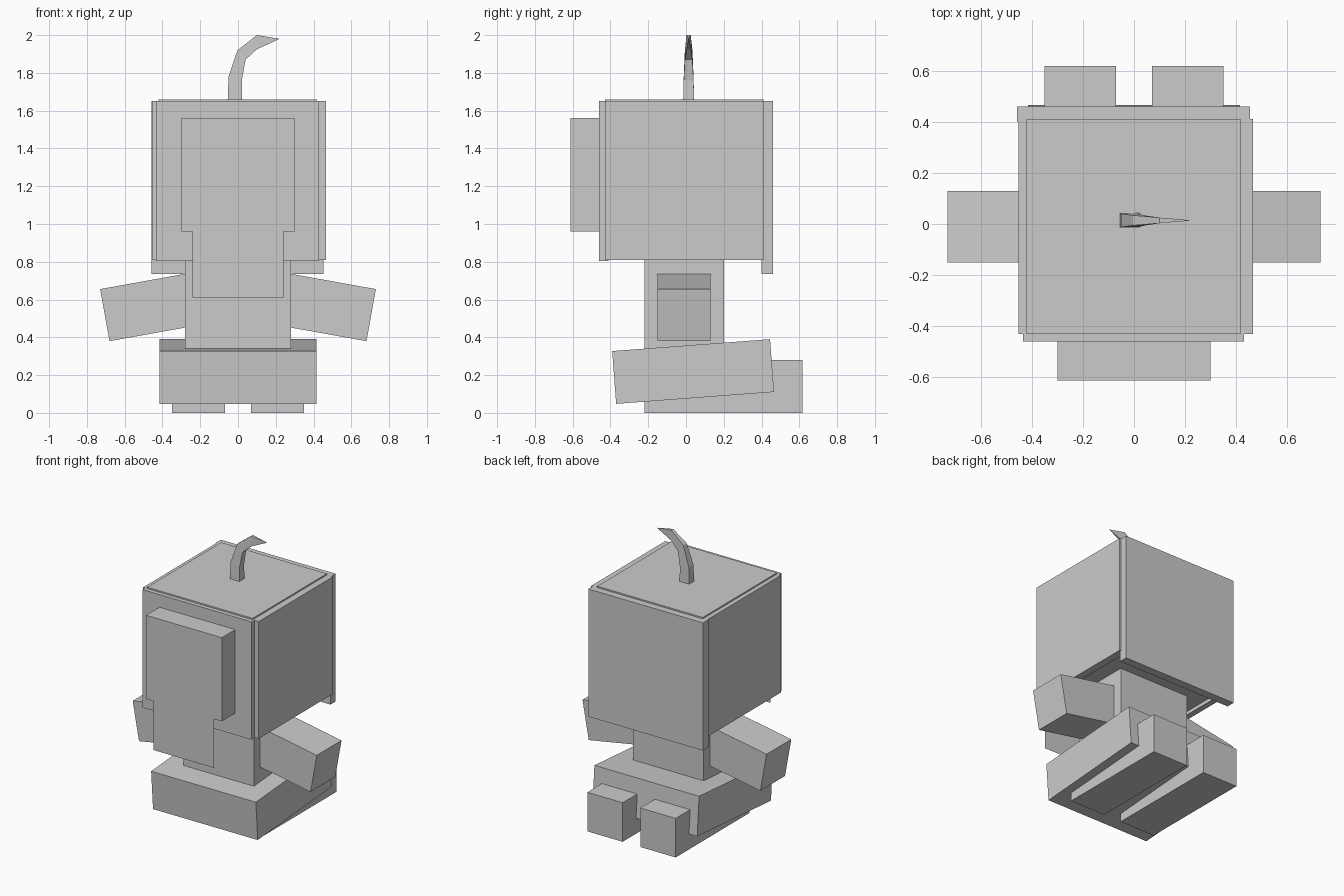
import bpy, bmesh
from math import radians
from mathutils import Vector

if "Cube" in bpy.data.objects:
    bpy.data.objects.remove(bpy.data.objects["Cube"])


def box(name, x, y, z, rot=(0, 0, 0)):
    """Box from (min, max) ranges on each axis, turned about its own centre."""
    r = (x, y, z)
    bpy.ops.mesh.primitive_cube_add(size=1, location=[(a + b) / 2 for a, b in r], rotation=rot)
    ob = bpy.context.object
    ob.name = name
    ob.scale = [b - a for a, b in r]
    return ob


def mesh_object(name, bm):
    bmesh.ops.recalc_face_normals(bm, faces=bm.faces)
    me = bpy.data.meshes.new(name)
    bm.to_mesh(me)
    bm.free()
    ob = bpy.data.objects.new(name, me)
    bpy.context.collection.objects.link(ob)
    return ob


# Head core with thin panels on five sides; the back panel hangs lower
box("head_core", (-.42, .42), (-.42, .41), (.835, 1.63))
box("front_panel", (-.435, .43), (-.46, -.41), (.805, 1.65))
box("back_panel", (-.458, .453), (.40, .46), (.735, 1.65))
box("right_panel", (.41, .465), (-.43, .41), (.81, 1.65))
box("left_panel", (-.452, -.41), (-.43, .41), (.81, 1.65))
box("top_panel", (-.42, .417), (-.43, .41), (1.61, 1.66))

# Face block with a flat sheet hanging from its front
box("face_block", (-.30, .30), (-.612, -.45), (.96, 1.56))
bm = bmesh.new()
bm.faces.new([bm.verts.new((x, -.612, z)) for x, z in
              ((-.24, .61), (.24, .61), (.24, .96), (-.24, .96))])
mesh_object("hanging_sheet", bm)

# Body and tilted skirt
box("body", (-.28, .28), (-.22, .20), (.30, .85))
box("skirt", (-.415, .415), (-.3815, .4565), (.079, .359), (radians(4.3), 0, 0))

# Arms sloping down and outward, and legs pointing back
for side, s in (("right", 1), ("left", -1)):
    tilt = radians(10.2)
    half_l, half_h = .28, .14
    along = Vector((.984, 0, -.177))
    c = Vector((.705, 0, .5175)) - along * half_l
    c.x *= s
    box(side + "_arm", (c.x - half_l, c.x + half_l), (-.15, .13),
        (c.z - half_h, c.z + half_h), (0, s * tilt, 0))
    box(side + "_leg", tuple(sorted((s * .07, s * .35))), (-.22, .617), (0, .28))

# Curved stem: four-sided rings tapering to a tip
rings = [(-.055, 1.64, .022, 1.64, .029), (-.05, 1.78, .02, 1.76, .026),
         (-.003, 1.92, .04, 1.87, .020), (.10, 2.0, .10, 1.925, .011),
         (.217, 1.981, .212, 1.976, .001)]
bm = bmesh.new()
loops = []
for xl, zl, xr, zr, w in rings:
    loops.append([bm.verts.new(p) for p in ((xl, .014 - w, zl), (xr, .014 - w, zr),
                                            (xr, .014 + w, zr), (xl, .014 + w, zl))])
for a, b in zip(loops, loops[1:]):
    for i in range(4):
        j = (i + 1) % 4
        bm.faces.new((a[i], a[j], b[j], b[i]))
bm.faces.new(loops[0])
bm.faces.new(loops[-1])
mesh_object("stem", bm)
